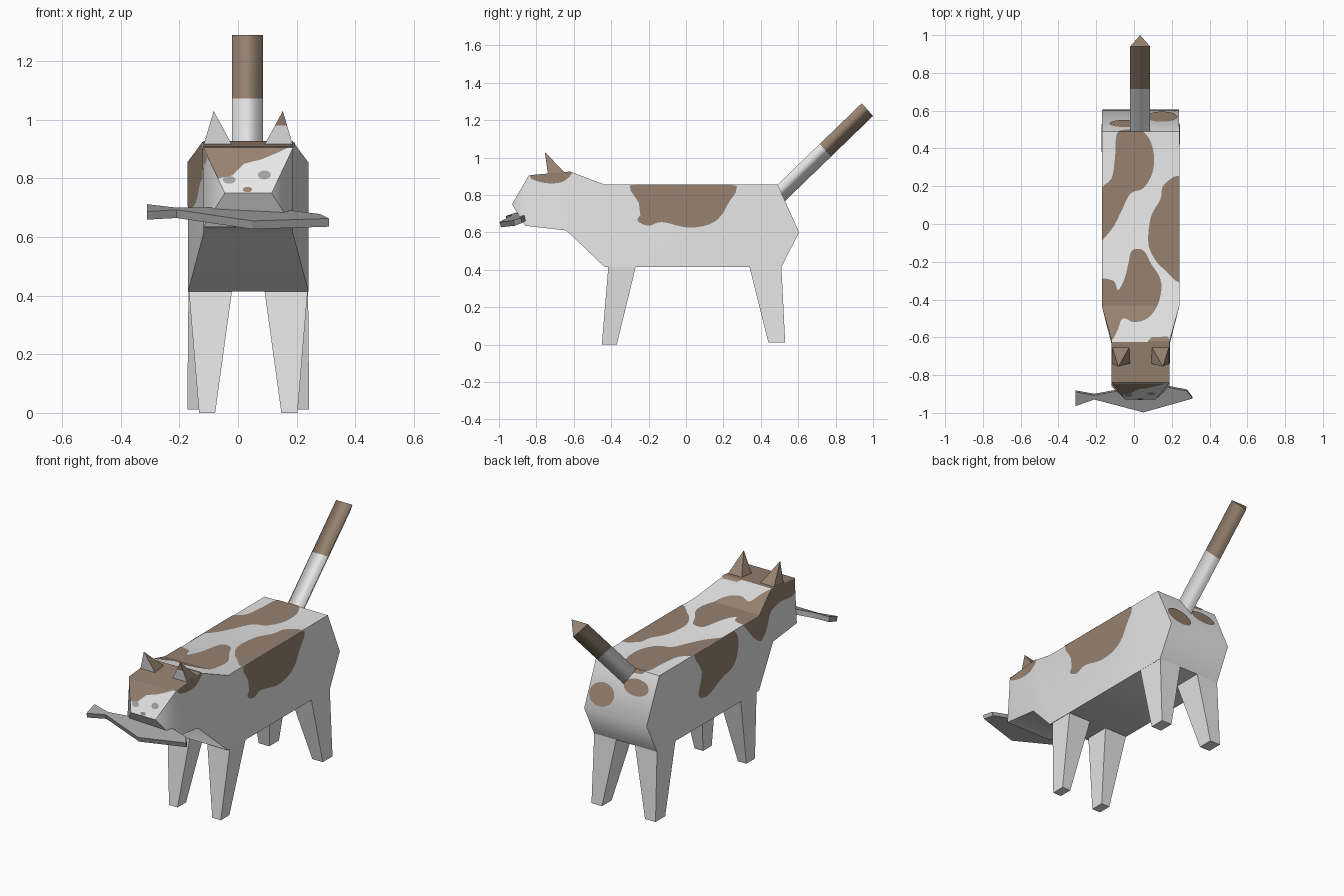
import bpy, bmesh, math
from mathutils import Vector

if "Cube" in bpy.data.objects:
    bpy.data.objects.remove(bpy.data.objects["Cube"])

CX = 0.035  # centre line of the animal


def material(name, rgb):
    m = bpy.data.materials.new(name)
    m.diffuse_color = (*rgb, 1)
    m.use_nodes = True
    m.node_tree.nodes["Principled BSDF"].inputs["Base Color"].default_value = m.diffuse_color
    return m


WHITE = material("white_fur", (0.80, 0.80, 0.80))
BROWN = material("brown_fur", (0.31, 0.225, 0.165))
GREY = material("fish_grey", (0.36, 0.36, 0.36))


def finish(bm, name, mats, fix=True):
    if fix:
        bmesh.ops.recalc_face_normals(bm, faces=bm.faces)
    me = bpy.data.meshes.new(name)
    bm.to_mesh(me)
    bm.free()
    for m in mats:
        me.materials.append(m)
    ob = bpy.data.objects.new(name, me)
    bpy.context.collection.objects.link(ob)
    return ob


def loft(rings):
    """Closed skin through rings of equal point count."""
    bm = bmesh.new()
    vs = [[bm.verts.new(p) for p in r] for r in rings]
    n = len(rings[0])
    for a, b in zip(vs, vs[1:]):
        for i in range(n):
            j = (i + 1) % n
            bm.faces.new((a[i], a[j], b[j], b[i]))
    bm.faces.new(vs[0][::-1])
    bm.faces.new(vs[-1])
    return bm


def interp(table, t):
    if t <= table[0][0]:
        return table[0][1]
    for (a, p), (b, q) in zip(table, table[1:]):
        if t <= b:
            return p + (q - p) * (t - a) / (b - a)
    return table[-1][1]


# body and head: sections (y, z) top, (y, z) bottom, half width
SECTIONS = [((-0.84, 0.905), (-0.86, 0.635), 0.153), ((-0.62, 0.925), (-0.64, 0.61), 0.153),
            ((-0.435, 0.855), (-0.435, 0.415), 0.205), ((0.49, 0.855), (0.51, 0.415), 0.205)]
NOSE, RUMP = (-0.93, 0.75, 0.08), (0.605, 0.60, 0.203)
TOP = [NOSE[:2]] + [s[0] for s in SECTIONS] + [RUMP[:2]]
WIDTH = [(NOSE[0], NOSE[2])] + [(s[0][0], s[2]) for s in SECTIONS] + [(RUMP[0], RUMP[2])]

bm = loft([[(CX - w, *t), (CX + w, *t), (CX + w, *b), (CX - w, *b)] for t, b, w in SECTIONS])
bm.faces.ensure_lookup_table()
for cap, (y, z, w) in zip((bm.faces[-2], bm.faces[-1]), (NOSE, RUMP)):
    ring = sorted(cap.verts, key=lambda v: (v.co.z < 0.75, v.co.x))
    tl, tr, bl, br = ring
    l, r = bm.verts.new((CX - w, y, z)), bm.verts.new((CX + w, y, z))
    for f in ((tl, tr, r, l), (l, r, br, bl), (tl, l, bl), (tr, r, br)):
        bm.faces.new(f)
    bm.faces.remove(cap)
body = finish(bm, "body", [WHITE])
bpy.context.view_layer.objects.active = body
body.select_set(True)
bpy.ops.object.shade_smooth_by_angle(angle=math.radians(52))

# legs
for s, side in ((-1, "left"), (1, "right")):
    def rect(x0, x1, y0, y1, z):
        return [(CX + s * x, y, z) for x, y in ((x0, y0), (x1, y0), (x1, y1), (x0, y1))]
    finish(loft([rect(0.113, 0.168, -0.45, -0.37, 0), rect(0.055, 0.203, -0.415, -0.268, 0.42)]),
           side + "_front_leg", [WHITE])
    finish(loft([rect(0.14, 0.208, 0.44, 0.53, 0.012), rect(0.06, 0.204, 0.338, 0.51, 0.42)]),
           side + "_back_leg", [WHITE])

    # ears: brown pyramids with a pale front
    bm = bmesh.new()
    base = [bm.verts.new(p) for p in rect(0.05, 0.155, -0.737, -0.635, 0.905)]
    tip = bm.verts.new((CX + s * 0.118, -0.755, 1.03))
    bm.faces.new(base)
    for i in range(4):
        bm.faces.new((base[i], base[(i + 1) % 4], tip))
    bmesh.ops.recalc_face_normals(bm, faces=bm.faces)
    bmesh.ops.bisect_plane(bm, geom=bm.verts[:] + bm.edges[:] + bm.faces[:],
                           plane_co=(0, 0, 0.98), plane_no=(0, 0, 1))
    for f in bm.faces:
        pale = f.normal.y < -0.7 and (s < 0 or f.calc_center_median().z < 0.98)
        f.material_index = 0 if pale else 1
    finish(bm, side + "_ear", [WHITE, BROWN])

# tail: three-sided rod, brown outer half
rings = []
for t in (-0.06, 0.5, 1):
    y, z = 0.49 + 0.45 * t, 0.855 + 0.435 * t
    rings.append([(-0.02, y, z), (0.085, y, z), (0.0325, y + 0.06, z - 0.068)])
bm = loft(rings)
for f in bm.faces:
    f.material_index = int(f.calc_center_median().y > 0.745)
    f.smooth = len(f.verts) == 4
finish(bm, "tail", [WHITE, BROWN])

# fish held in the mouth
OUTLINE = [(-0.31, -0.885), (-0.31, -0.96), (-0.21, -0.925), (0.05, -0.993), (0.31, -0.92),
           (0.28, -0.88), (0.14, -0.853), (-0.02, -0.868), (-0.21, -0.903)]
finish(loft([[(x, y + d * 0.3, 0.668 - 0.06 * x + 0.33 * (y + 0.92) - d) for x, y in OUTLINE]
             for d in (0.014, -0.014)]), "fish", [GREY])


# fur patches: thin sheets laid on the body
def clamp(v, lo, hi):
    return max(lo, min(hi, v))


def on_top(x, y):
    w = interp(WIDTH, y)
    return (clamp(x, CX - w, CX + w), y, interp(TOP, y) + 0.003)


def on_side(s):
    return lambda y, z: (CX + s * (interp(WIDTH, y) + 0.003), y, min(z, interp(TOP, y)))


def on_face(x, z):
    k = (z - 0.75) / 0.155
    w = 0.08 + 0.073 * k
    return (clamp(x, CX - w, CX + w), -0.934 + 0.09 * k, z)


def on_rump(x, z):
    return (x, 0.609 - 0.115 * (z - 0.60) / 0.255, z)


def rounded(pts, steps=4):
    out, n = [], len(pts)
    for i in range(n):
        a, b, c, d = (Vector(pts[(i + k) % n]) for k in (-1, 0, 1, 2))
        for j in range(steps):
            t = j / steps
            out.append(0.5 * (2 * b + (c - a) * t + (2 * a - 5 * b + 4 * c - d) * t * t
                              + (3 * b - a - 3 * c + d) * t ** 3))
    return out


def ellipse(x, z, rx, rz):
    return [(x + rx * math.cos(i * math.pi / 4), z + rz * math.sin(i * math.pi / 4)) for i in range(8)]


def patch(name, pts, place, out, axis=None, smooth=True, mat=BROWN):
    bm = bmesh.new()
    bm.faces.new([bm.verts.new((p[0], p[1], 0)) for p in (rounded(pts) if smooth else pts)])
    bmesh.ops.triangulate(bm, faces=bm.faces[:])
    if axis is not None:  # fold along the body sections
        for y, _ in WIDTH[1:-1]:
            co, no = Vector(), Vector()
            co[axis], no[axis] = y, 1
            bmesh.ops.bisect_plane(bm, geom=bm.verts[:] + bm.edges[:] + bm.faces[:],
                                   plane_co=co, plane_no=no)
    for v in bm.verts:
        v.co = place(v.co.x, v.co.y)
    bm.normal_update()
    flip = [f for f in bm.faces if f.normal.dot(Vector(out)) < 0]
    bmesh.ops.reverse_faces(bm, faces=flip)
    finish(bm, name, [mat], fix=False)


UP, FRONT, BACK = (0, 0, 1), (0, -1, 0), (0, 1, 0)
patch("rear_back_patch", [(-.09, .48), (-.03, .50), (.05, .49), (.10, .40), (.10, .28), (.05, .19),
      (-.02, .16), (-.07, .06), (-.12, -.03), (-.19, -.08), (-.19, .16), (-.12, .24), (-.10, .36)],
      on_top, UP, 1)
patch("right_back_patch", [(.26, .22), (.16, .21), (.14, .13), (.09, .04), (.075, -.09), (.10, -.17),
      (.16, -.24), (.26, -.28)], on_top, UP, 1)
patch("shoulder_patch", [(-.01, -.14), (.05, -.14), (.09, -.21), (.135, -.28), (.145, -.35), (.12, -.44),
      (.07, -.50), (0, -.52), (-.06, -.50), (-.09, -.57), (-.13, -.61), (-.20, -.45), (-.20, -.30),
      (-.11, -.30), (-.085, -.35), (-.05, -.29), (-.03, -.21)], on_top, UP, 1)
patch("crown_patch", [(-.2, -.625), (.07, -.625), (.09, -.60), (.18, -.595), (.25, -.625), (.25, -.84),
      (-.2, -.84)], on_top, UP, 1, smooth=False)
patch("right_side_patch", [(-.265, .87), (-.26, .77), (-.225, .72), (-.26, .665), (-.20, .635),
      (-.13, .655), (.02, .625), (.15, .655), (.22, .745), (.24, .87)], on_side(1), (1, 0, 0), 0)
patch("right_temple_patch", [(-.835, .90), (-.76, .865), (-.66, .87), (-.61, .93), (-.72, .96)],
      on_side(1), (1, 0, 0), 0)
patch("left_side_patch", [(.16, .87), (.10, .73), (.13, .60), (.04, .57), (-.08, .62), (-.20, .66),
      (-.24, .78), (-.16, .87)], on_side(-1), (-1, 0, 0), 0)
patch("left_neck_patch", [(-.30, .9), (-.35, .78), (-.45, .70), (-.54, .72), (-.60, .79), (-.70, .82),
      (-.835, .82), (-.838, .95), (-.6, .98)], on_side(-1), (-1, 0, 0), 0)
patch("face_patch", [(-.13, .905), (.17, .905), (.14, .89), (.08, .865), (.02, .85), (-.02, .81),
      (-.07, .80), (-.13, .80)], on_face, FRONT, smooth=False)
patch("right_rump_patch", ellipse(.15, .69, .08, .06), on_rump, BACK)
patch("left_rump_patch", ellipse(-.05, .77, .08, .042), on_rump, BACK)

# eyes and nose
patch("right_eye", ellipse(.09, .812, .022, .015), on_face, FRONT, mat=GREY)
patch("left_eye", ellipse(-.03, .795, .022, .013), on_face, FRONT, mat=GREY)
patch("nose", ellipse(.032, .762, .016, .009), on_face, FRONT)
